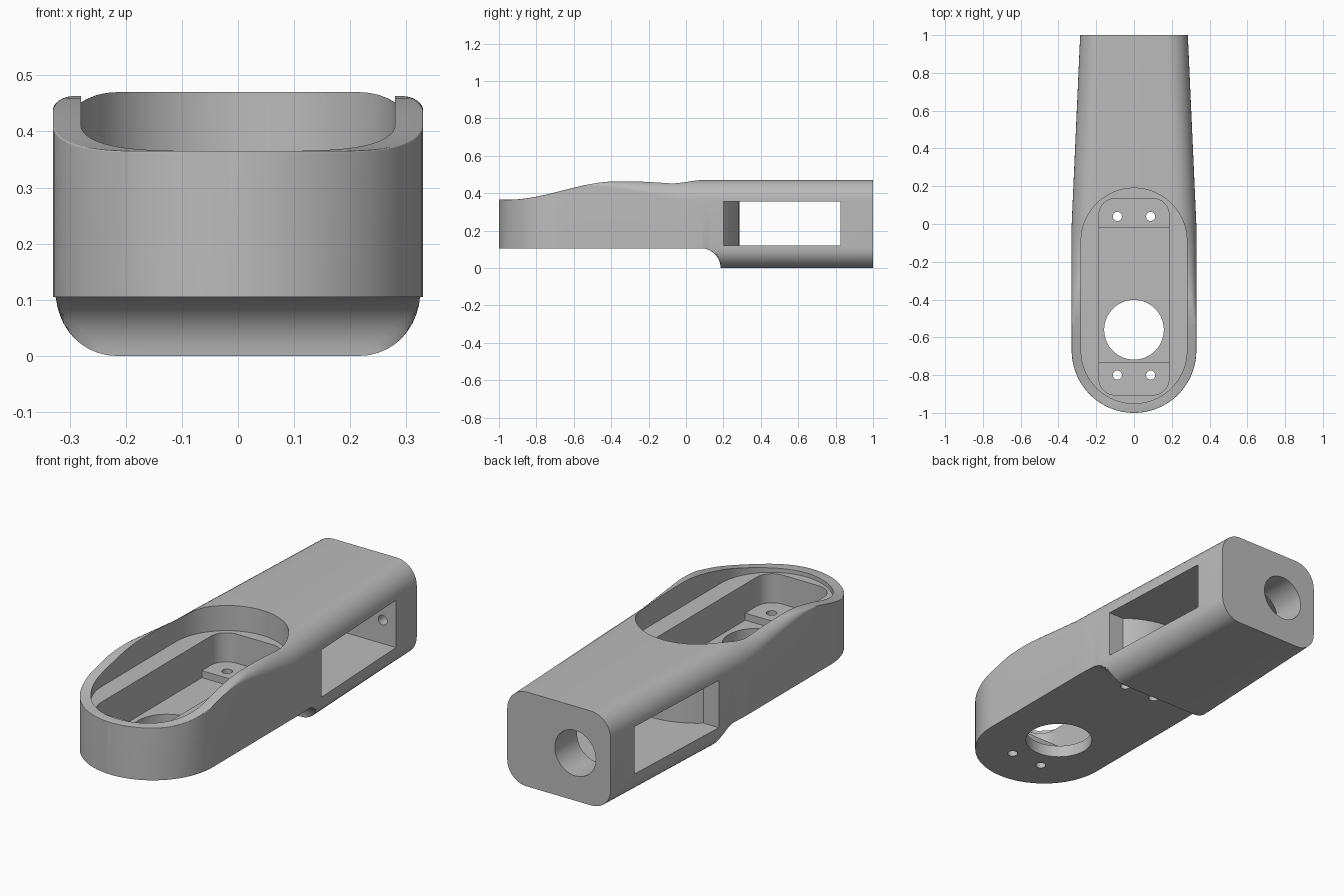
import bpy, bmesh, math
from mathutils import Matrix

default = bpy.data.objects.get("Cube")
if default:
    bpy.data.objects.remove(default, do_unlink=True)

gray = bpy.data.materials.new("plain gray")
gray.use_nodes = True
color = (0.5, 0.5, 0.5, 1)
gray.diffuse_color = color
gray.node_tree.nodes["Principled BSDF"].inputs["Base Color"].default_value = color


def loft(name, rings):
    """Closed solid through equal-length rings of points."""
    bm = bmesh.new()
    rows = [[bm.verts.new(p) for p in ring] for ring in rings]
    n = len(rows[0])
    for a, b in zip(rows, rows[1:]):
        for i in range(n):
            j = (i + 1) % n
            bm.faces.new((a[i], a[j], b[j], b[i]))
    bm.faces.new(rows[0][::-1])
    bm.faces.new(rows[-1])
    bmesh.ops.recalc_face_normals(bm, faces=bm.faces)
    mesh = bpy.data.meshes.new(name)
    bm.to_mesh(mesh)
    bm.free()
    mesh.materials.append(gray)
    obj = bpy.data.objects.new(name, mesh)
    bpy.context.collection.objects.link(obj)
    return obj


def rounded(hx, y0, y1, r, steps=16):
    """Rounded rectangle outline; r equal to hx gives a stadium or circle."""
    if r == 0:
        return [(hx, y0), (hx, y1), (-hx, y1), (-hx, y0)]
    corners = [(hx - r, y1 - r), (r - hx, y1 - r), (r - hx, y0 + r), (hx - r, y0 + r)]
    pts = []
    for q, (cx, cy) in enumerate(corners):
        for k in range(steps + 1):
            a = (q + k / steps) * math.pi / 2
            p = (cx + r * math.cos(a), cy + r * math.sin(a))
            if not pts or math.dist(p, pts[-1]) > 1e-4:
                pts.append(p)
    if math.dist(pts[0], pts[-1]) < 1e-4:
        pts.pop()
    return pts


def prism(name, outline, z0, z1):
    return loft(name, [[(x, y, z) for x, y in outline] for z in (z0, z1)])


def cylinder(name, x, y, r, z0, z1):
    obj = prism(name, rounded(r, -r, r, r), z0, z1)
    obj.data.transform(Matrix.Translation((x, y, 0)))
    return obj


def cut(target, cutter):
    mod = target.modifiers.new("cut", "BOOLEAN")
    mod.operation = "DIFFERENCE"
    mod.solver = "EXACT"
    mod.object = cutter
    bpy.context.view_layer.objects.active = target
    bpy.ops.object.modifier_apply(modifier=mod.name)
    bpy.data.objects.remove(cutter, do_unlink=True)


def smooth(t):
    t = min(max(t, 0), 1)
    return t * t * (3 - 2 * t)


# Housing section: rounded front, tapered rear, wavy top and coved underside
W, NOSE, STEP, COVE = 0.33, -0.67, 0.105, 0.08


def section(y):
    w = W - 0.045 * max(y, 0)
    if y < NOSE:
        w = math.sqrt(max(W * W - (y - NOSE) ** 2, 0.0003))
    top = 0.365 + 0.098 * smooth((y + 0.95) / 0.58) + 0.007 * smooth((y + 0.1) / 0.13)
    rt = min(w * 0.9, 0.003 + 0.107 * min(max((y + 0.55) / 0.55, 0), 1))
    rb = min(w * 0.9, STEP)
    bottom = STEP if y <= COVE else math.sqrt(max(STEP ** 2 - (y - COVE) ** 2, 0))
    if y >= COVE + STEP - 1e-6:
        bottom = 0
    half = []
    for k in range(11):
        a = k / 10 * math.pi / 2
        half.append((w - rb + rb * math.sin(a), max(bottom, rb - rb * math.cos(a))))
    for k in range(11):
        a = k / 10 * math.pi / 2
        half.append((w - rt + rt * math.cos(a), top - rt + rt * math.sin(a)))
    return [(x, y, z) for x, z in half] + [(-x, y, z) for x, z in reversed(half)]


stations = [NOSE - W * math.cos(math.radians(a)) for a in range(3, 90, 4)]
stations += [NOSE + (COVE - NOSE) * k / 26 for k in range(27)]
stations += [COVE + STEP * math.sin(k * math.pi / 20) for k in range(1, 11)]
stations += [0.5, 1.0]
housing = loft("housing", [section(y) for y in stations])

# Top recess, inner tray and lowered tray floor
cut(housing, prism("recess", rounded(0.28, -0.95, 0.19, 0.28, 24), 0.345, 0.7))
cut(housing, prism("tray", rounded(0.185, -0.905, 0.135, 0.085), 0.2, 0.6))
cut(housing, prism("tray_floor", rounded(0.185, -0.73, -0.02, 0), 0.165, 0.3))

# Large floor opening and screw holes
cut(housing, cylinder("floor_opening", 0, -0.56, 0.158, 0, 0.3))
for y in (-0.8, 0.04):
    for x in (-0.088, 0.088):
        cut(housing, cylinder("screw_hole", x, y, 0.024, -0.1, 0.3))

# Rear bay open on both sides, with a bulging front wall
bay = prism("bay", rounded(0.6, 0.2, 0.825, 0), 0.12, 0.355)
cut(bay, cylinder("bay_front_wall", 0, -0.09, 0.375, 0, 0.6))
cut(housing, bay)

# Rear port and a small blind hole in the end wall
for name, x, r, y0, y1 in (("rear_port", -0.09, 0.113, 0.75, 1.1),
                           ("pin_hole", 0.22, 0.024, 0.75, 0.92)):
    hole = cylinder(name, 0, 0, r, -y1, -y0)
    hole.data.transform(Matrix.Translation((x, 0, 0.237)) @ Matrix.Rotation(math.pi / 2, 4, "X"))
    cut(housing, hole)

# Smooth curved walls, sharp edges
bpy.ops.object.select_all(action="DESELECT")
housing.select_set(True)
bpy.context.view_layer.objects.active = housing
bpy.ops.object.shade_smooth_by_angle(angle=math.radians(30))
